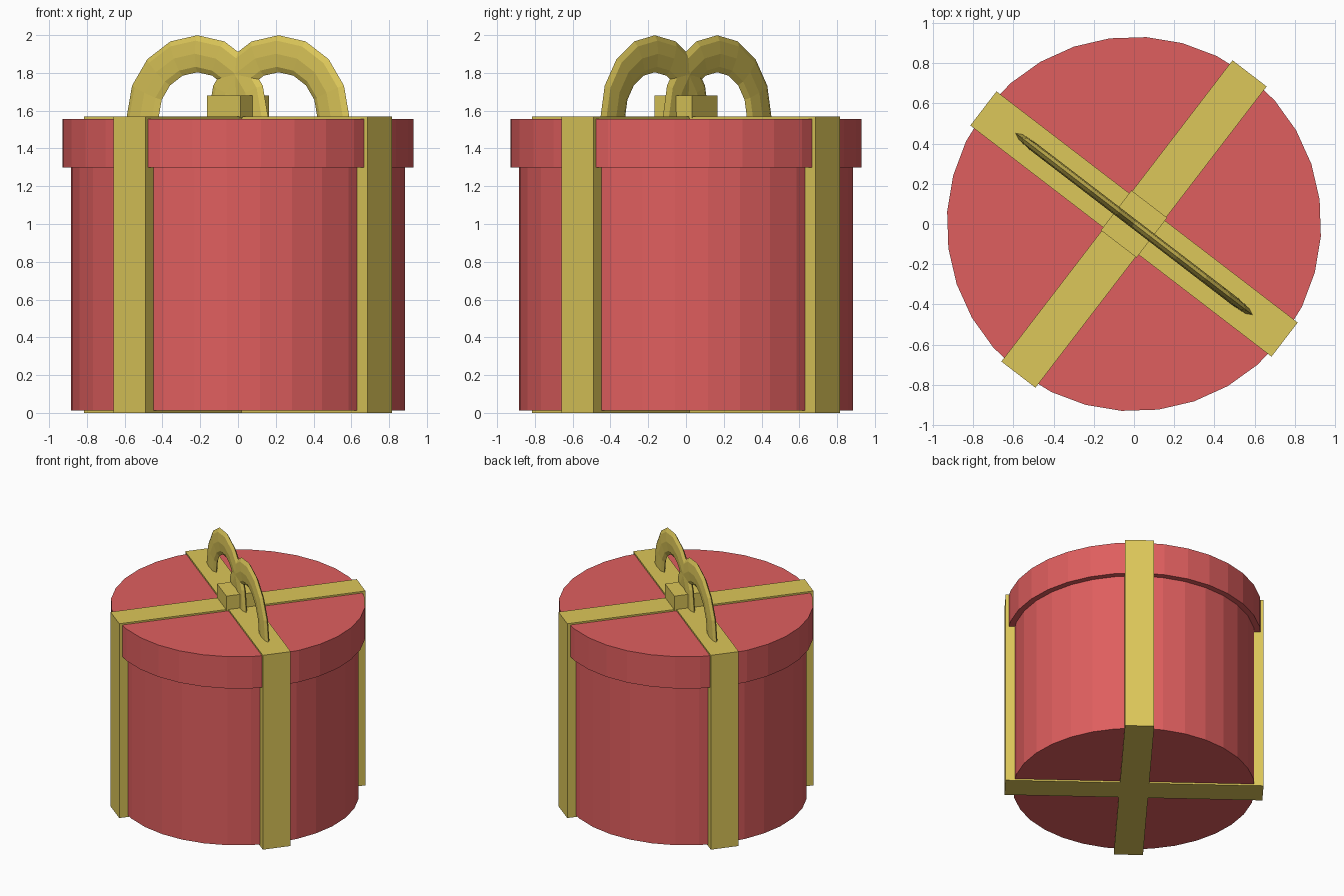
import bpy, bmesh, math
from mathutils import Matrix, Vector

if "Cube" in bpy.data.objects:
    bpy.data.objects.remove(bpy.data.objects["Cube"])

ANGLE = math.radians(52.5)      # turn of the whole gift about z
TURN = Matrix.Rotation(ANGLE, 4, 'Z')


def material(name, rgb):
    m = bpy.data.materials.new(name)
    m.diffuse_color = (*rgb, 1)
    m.use_nodes = True
    m.node_tree.nodes["Principled BSDF"].inputs["Base Color"].default_value = m.diffuse_color
    return m


RED = material("red_paper", (0.74, 0.113, 0.113))
GOLD = material("gold_ribbon", (0.72, 0.57, 0.10))


def finish(name, bm, mat):
    bmesh.ops.recalc_face_normals(bm, faces=bm.faces)
    bm.transform(TURN)
    me = bpy.data.meshes.new(name)
    bm.to_mesh(me)
    bm.free()
    me.materials.append(mat)
    ob = bpy.data.objects.new(name, me)
    bpy.context.collection.objects.link(ob)


def drum(name, r, z0, z1):
    bm = bmesh.new()
    bmesh.ops.create_cone(bm, cap_ends=True, segments=32, radius1=r, radius2=r,
                          depth=z1 - z0, matrix=Matrix.Translation((0, 0, (z0 + z1) / 2)))
    finish(name, bm, RED)


def box(name, sx, sy, z0, z1):
    bm = bmesh.new()
    bmesh.ops.create_cube(bm, size=1, matrix=Matrix.Translation((0, 0, (z0 + z1) / 2))
                          @ Matrix.Diagonal((sx, sy, z1 - z0, 1)))
    finish(name, bm, GOLD)


def bow_loop(name, side):
    # half ring of flattened tube standing in the local yz plane
    bm = bmesh.new()
    rings = []
    for i in range(9):
        a = math.pi * i / 8
        ring = []
        for j in range(8):
            b = math.tau * j / 8
            r = 0.365 + 0.107 * math.cos(b)
            ring.append(bm.verts.new(Vector((0.023 * math.sin(b),
                                             side * 0.271 + r * math.cos(a),
                                             1.567 + 0.916 * r * math.sin(a)))))
        rings.append(ring)
    for p, q in zip(rings, rings[1:]):
        for j in range(8):
            k = (j + 1) % 8
            bm.faces.new((p[j], p[k], q[k], q[j]))
    bm.faces.new(rings[0])
    bm.faces.new(rings[-1])
    finish(name, bm, GOLD)


# round box and lid
drum("box_body", 0.887, 0.013, 1.40)
drum("box_lid", 0.932, 1.30, 1.557)

# crossed ribbons wrapped around the box
box("ribbon_long", 1.89, 0.214, 0, 1.57)
box("ribbon_cross", 0.214, 1.89, 0, 1.57)

# bow
box("bow_knot", 0.25, 0.224, 1.56, 1.68)
bow_loop("bow_loop_left", 1)
bow_loop("bow_loop_right", -1)
